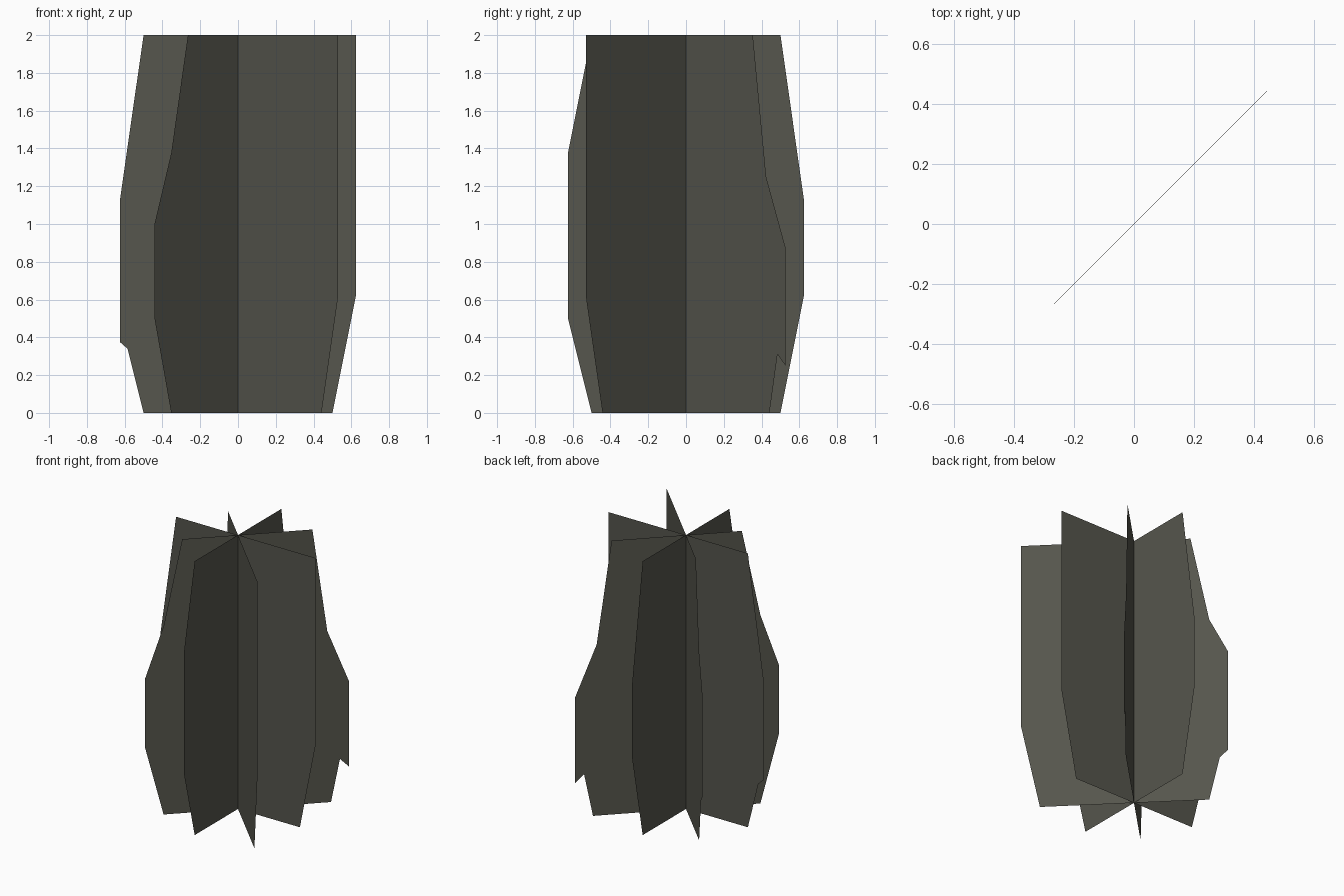
import bpy, bmesh, math

if "Cube" in bpy.data.objects:
    bpy.data.objects.remove(bpy.data.objects["Cube"])

# One flat colour
mat = bpy.data.materials.new("dark_olive_grey")
mat.diffuse_color = (0.092, 0.092, 0.074, 1)
mat.use_nodes = True
mat.node_tree.nodes["Principled BSDF"].inputs["Base Color"].default_value = mat.diffuse_color

# Outer outline of each blade as (radius, height), bottom to top, keyed by compass angle
BLADES = {
    0: [(.5, 0), (.625, .625), (.625, 2)],
    45: [(.625, 0), (.685, .31), (.745, .25), (.745, .875), (.6, 1.25), (.5, 2)],
    90: [(.5, 0), (.625, .625), (.625, 1.125), (.5, 2)],
    135: [(.5, 0), (.57, .32), (.625, .375), (.625, 1.125), (.5, 1.375), (.375, 2)],
    180: [(.5, 0), (.585, .34), (.625, .375), (.625, 1.125), (.5, 2)],
    225: [(.5, 0), (.625, .5), (.625, 1.0), (.5, 1.375), (.375, 2)],
    270: [(.5, 0), (.625, .5), (.625, 1.375), (.5, 2)],
    315: [(.625, 0), (.75, .62), (.75, 2)],
}


def blade(angle, outline):
    """Thin upright sheet from the central axis out to the outline."""
    c, s = math.cos(math.radians(angle)), math.sin(math.radians(angle))
    bm = bmesh.new()
    pts = [(0, 0)] + outline + [(0, 2)]
    bm.faces.new([bm.verts.new((r * c, r * s, z)) for r, z in pts])
    name = f"blade_{angle}"
    me = bpy.data.meshes.new(name)
    bm.to_mesh(me)
    bm.free()
    me.materials.append(mat)
    bpy.context.collection.objects.link(bpy.data.objects.new(name, me))


# Eight blades crossing on the vertical axis
for a, o in BLADES.items():
    blade(a, o)
